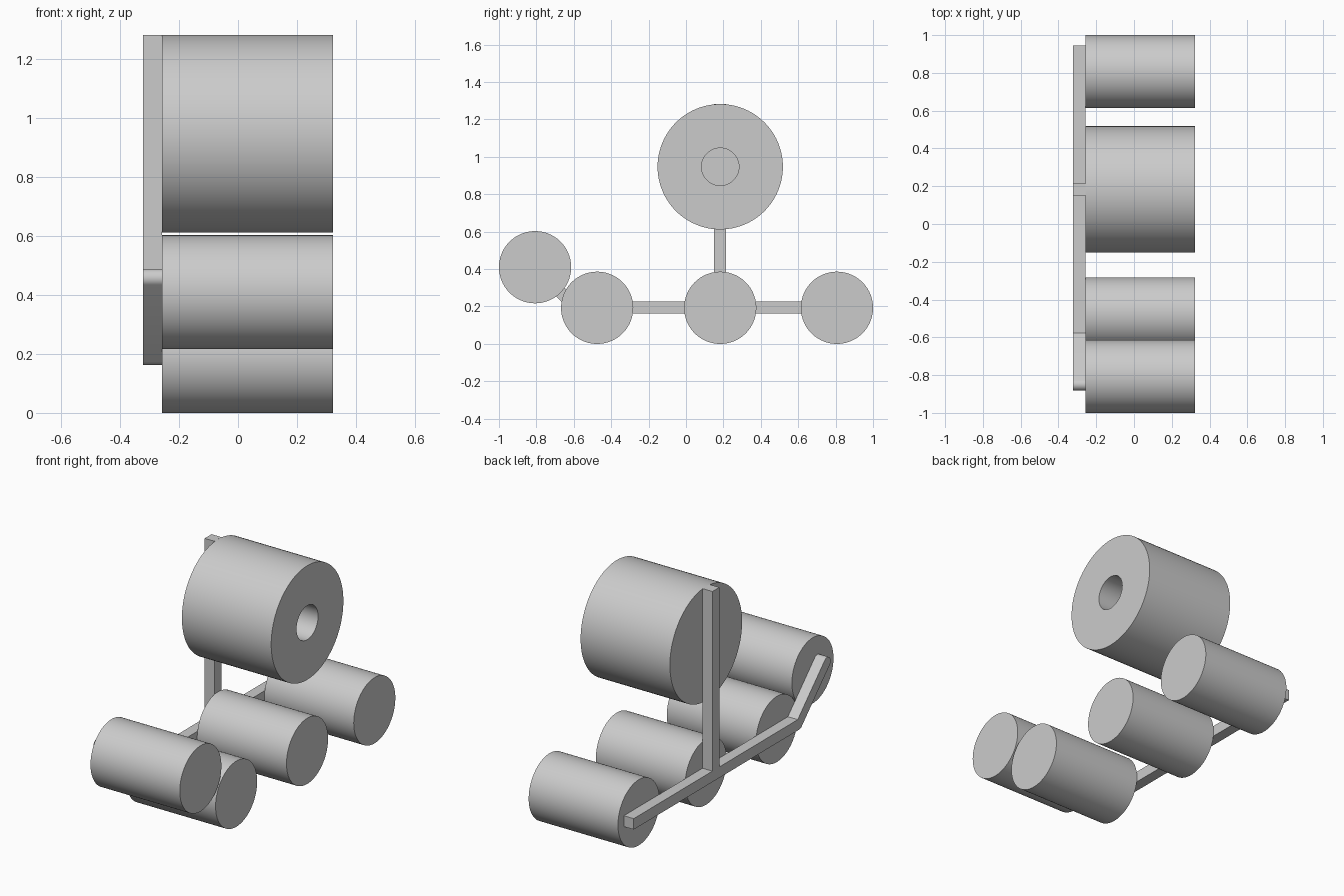
import bpy
import bmesh
import math

if "Cube" in bpy.data.objects:
    bpy.data.objects.remove(bpy.data.objects["Cube"], do_unlink=True)

grey = bpy.data.materials.new("light grey")
grey.use_nodes = True
grey.diffuse_color = (0.6, 0.6, 0.6, 1)
grey.node_tree.nodes["Principled BSDF"].inputs["Base Color"].default_value = (0.6, 0.6, 0.6, 1)

X_BACK, X_MID, X_FRONT = -0.322, -0.258, 0.322   # frame back, roller back, roller front
SEGMENTS = 96


def finish(name, bm, location=(0, 0, 0)):
    """Turn a bmesh into a smooth shaded object with sharp edges kept."""
    bmesh.ops.recalc_face_normals(bm, faces=bm.faces)
    mesh = bpy.data.meshes.new(name)
    bm.to_mesh(mesh)
    bm.free()
    mesh.materials.append(grey)
    obj = bpy.data.objects.new(name, mesh)
    obj.location = location
    bpy.context.collection.objects.link(obj)
    bpy.ops.object.select_all(action='DESELECT')
    obj.select_set(True)
    bpy.context.view_layer.objects.active = obj
    bpy.ops.object.shade_smooth_by_angle(angle=math.radians(30))
    return obj


def roller(name, y, z, profile):
    """Lathe a list of (x, radius) rings about the x axis and cap both ends."""
    bm = bmesh.new()
    rings = []
    for x, r in profile:
        rings.append([bm.verts.new((x, r * math.cos(a), r * math.sin(a)))
                      for a in (2 * math.pi * i / SEGMENTS for i in range(SEGMENTS))])
    for a, b in zip(rings, rings[1:]):
        for i in range(SEGMENTS):
            j = (i + 1) % SEGMENTS
            bm.faces.new((a[i], a[j], b[j], b[i]))
    bm.faces.new(rings[0])
    bm.faces.new(rings[-1])
    return finish(name, bm, (0, y, z))


# Four small solid rollers
for name, y, z in (("rear_roller", 0.807, 0.193), ("middle_roller", 0.183, 0.193),
                   ("front_roller", -0.475, 0.193), ("raised_front_roller", -0.807, 0.41)):
    roller(name, y, z, [(X_MID, 0.193), (X_FRONT, 0.193)])

# Large drum with a blind bore in its open side
roller("large_drum", 0.183, 0.947,
       [(X_MID, 0.335), (X_FRONT, 0.335), (X_FRONT, 0.1), (-0.19, 0.1)])


# Flat side frame: rail, upright post and raised arm with a rounded end
def arc(centre, start, end, steps):
    angles = (math.radians(start + (end - start) * i / steps) for i in range(steps + 1))
    return [(centre[0] + 0.032 * math.cos(a), centre[1] + 0.032 * math.sin(a)) for a in angles]


outline = [(0.945, 0.163)]
outline += arc((-0.59, 0.195), 270, 225, 8)      # outside of the bend
outline += arc((-0.85, 0.457), 225, 45, 20)      # tip of the arm
outline += [(-0.577, 0.227), (0.151, 0.227), (0.151, 1.282),
            (0.215, 1.282), (0.215, 0.227), (0.945, 0.227)]

bm = bmesh.new()
face = bm.faces.new([bm.verts.new((X_BACK, y, z)) for y, z in outline])
extruded = bmesh.ops.extrude_face_region(bm, geom=[face], use_keep_orig=True)
bmesh.ops.translate(bm, vec=(X_MID - X_BACK, 0, 0),
                    verts=[v for v in extruded["geom"] if isinstance(v, bmesh.types.BMVert)])
finish("side_frame", bm)
